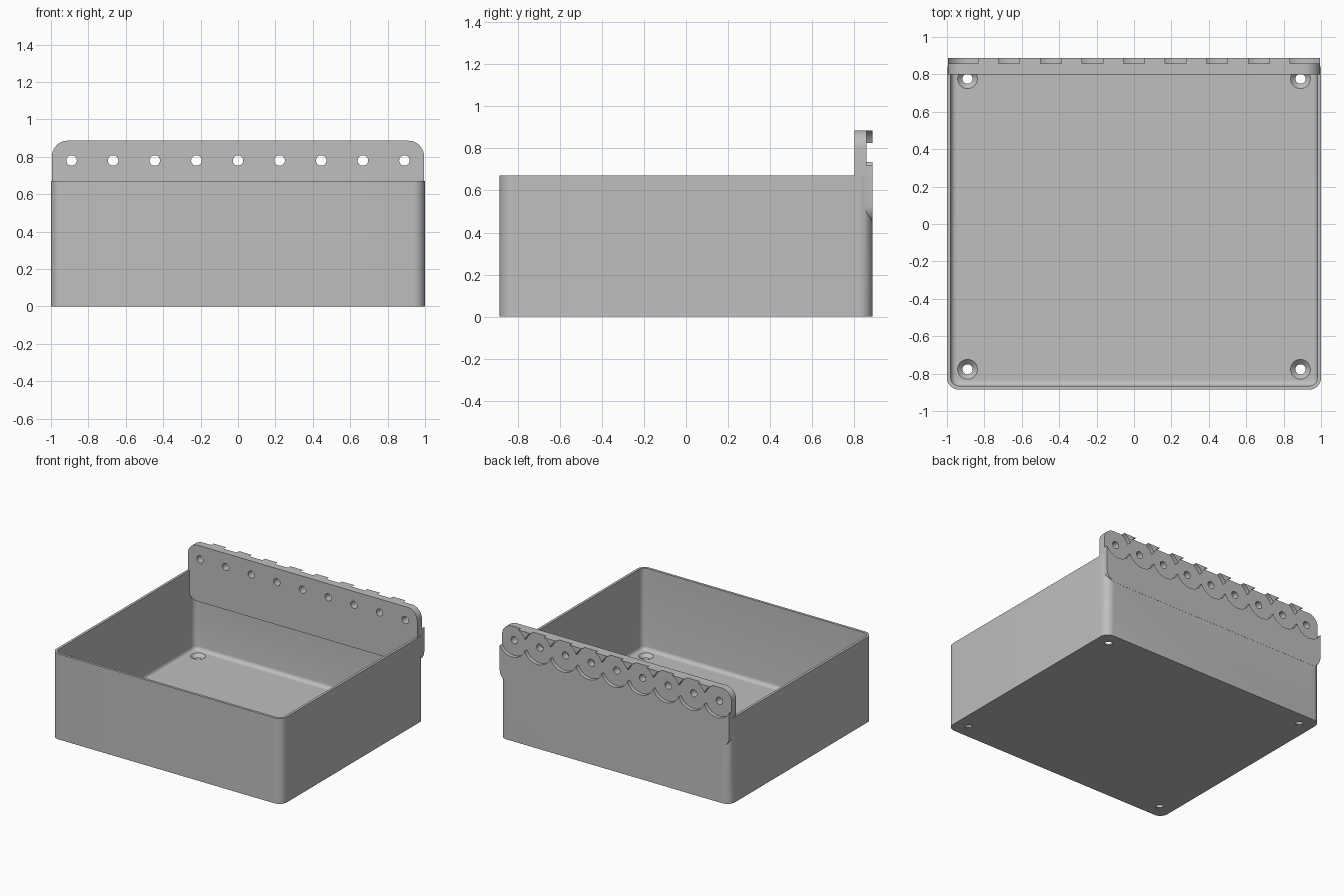
import bpy, bmesh, math
from mathutils import Matrix, Vector

cube = bpy.data.objects.get("Cube")
if cube:
    bpy.data.objects.remove(cube, do_unlink=True)

HALF_W, HALF_D, RIM = 1.0, 0.886, 0.67
WALL, FLOOR = 0.02, 0.03
HOLE_Z, PITCH = 0.78, 0.2225

grey = bpy.data.materials.new("plain grey")
grey.use_nodes = True
colour = (0.52, 0.52, 0.52, 1)
grey.diffuse_color = colour
grey.node_tree.nodes["Principled BSDF"].inputs["Base Color"].default_value = colour


def rounded_rect(hx, hy, r, steps=10):
    """Counter-clockwise outline of a rectangle with rounded corners."""
    pts = []
    for k, (sx, sy) in enumerate([(1, 1), (-1, 1), (-1, -1), (1, -1)]):
        for i in range(steps + 1):
            a = math.pi / 2 * (k + i / steps)
            pts.append((sx * (hx - r) + r * math.cos(a),
                        sy * (hy - r) + r * math.sin(a)))
    return pts


def skin(name, loops, matrix=Matrix()):
    """Closed solid through matching outlines given as (points, height)."""
    bm = bmesh.new()
    rings = [[bm.verts.new((x, y, z)) for x, y in pts] for pts, z in loops]
    n = len(rings[0])
    for a, b in zip(rings, rings[1:]):
        for i in range(n):
            j = (i + 1) % n
            bm.faces.new((a[i], a[j], b[j], b[i]))
    bm.faces.new(rings[0][::-1])
    bm.faces.new(rings[-1])
    bm.transform(matrix)
    bmesh.ops.recalc_face_normals(bm, faces=bm.faces)
    mesh = bpy.data.meshes.new(name)
    bm.to_mesh(mesh)
    bm.free()
    mesh.materials.append(grey)
    obj = bpy.data.objects.new(name, mesh)
    bpy.context.collection.objects.link(obj)
    return obj


def circle(r, n=40):
    return [(r * math.cos(math.tau * i / n), r * math.sin(math.tau * i / n))
            for i in range(n)]


def combine(target, tool, operation):
    """Apply a boolean and remove the helper."""
    tool.hide_render = True
    mod = target.modifiers.new("cut", 'BOOLEAN')
    mod.operation, mod.solver, mod.object = operation, 'EXACT', tool
    bpy.context.view_layer.objects.active = target
    bpy.ops.object.modifier_apply(modifier=mod.name)
    bpy.data.objects.remove(tool, do_unlink=True)


# Open tray: outer wall, rim, inner wall, filleted floor edge
outer = rounded_rect(HALF_W, HALF_D, 0.065)
loops = [(outer, 0), (outer, RIM)]
inner_r, fillet = 0.045, 0.03
loops.append((rounded_rect(HALF_W - WALL, HALF_D - WALL, inner_r), RIM))
for i in range(6):
    a = math.pi / 2 * i / 5
    inset = fillet * (1 - math.cos(a))
    loops.append((rounded_rect(HALF_W - WALL - inset, HALF_D - WALL - inset,
                               inner_r - inset),
                  FLOOR + fillet * (1 - math.sin(a))))
tray = skin("tray", loops)

# Rounded hanging plate along the back wall
plate_low, plate_high = 0.445, 0.886
outline = rounded_rect(0.995, (plate_high - plate_low) / 2, 0.085)
stand = Matrix.Rotation(math.pi / 2, 4, 'X')
plate = skin("back_plate", [(outline, -0.887), (outline, -0.80)],
             Matrix.Translation((0, 0, (plate_low + plate_high) / 2)) @ stand)
combine(tray, plate, 'UNION')

# Row of round recesses and through holes in the back plate
for i in range(-4, 5):
    place = Matrix.Translation((i * PITCH, 0, HOLE_Z)) @ stand
    recess = skin("recess_cutter", [(circle(0.12, 64), -0.95), (circle(0.12, 64), -0.857)], place)
    combine(tray, recess, 'DIFFERENCE')
    hole = skin("hole_cutter", [(circle(0.028), -0.95), (circle(0.028), -0.75)], place)
    combine(tray, hole, 'DIFFERENCE')

# Countersunk screw holes in the floor corners
for sx in (-1, 1):
    for sy in (-1, 1):
        screw = skin("screw_cutter",
                     [(circle(0.027), -0.05), (circle(0.027), 0.005),
                      (circle(0.053), FLOOR), (circle(0.053), 0.1)],
                     Matrix.Translation((sx * 0.89, sy * 0.777, 0)))
        combine(tray, screw, 'DIFFERENCE')

# Smooth curves, sharp edges
tray.name = "tray_with_back_plate"
bpy.ops.object.select_all(action='DESELECT')
tray.select_set(True)
bpy.context.view_layer.objects.active = tray
bpy.ops.object.shade_smooth_by_angle(angle=math.radians(30))
